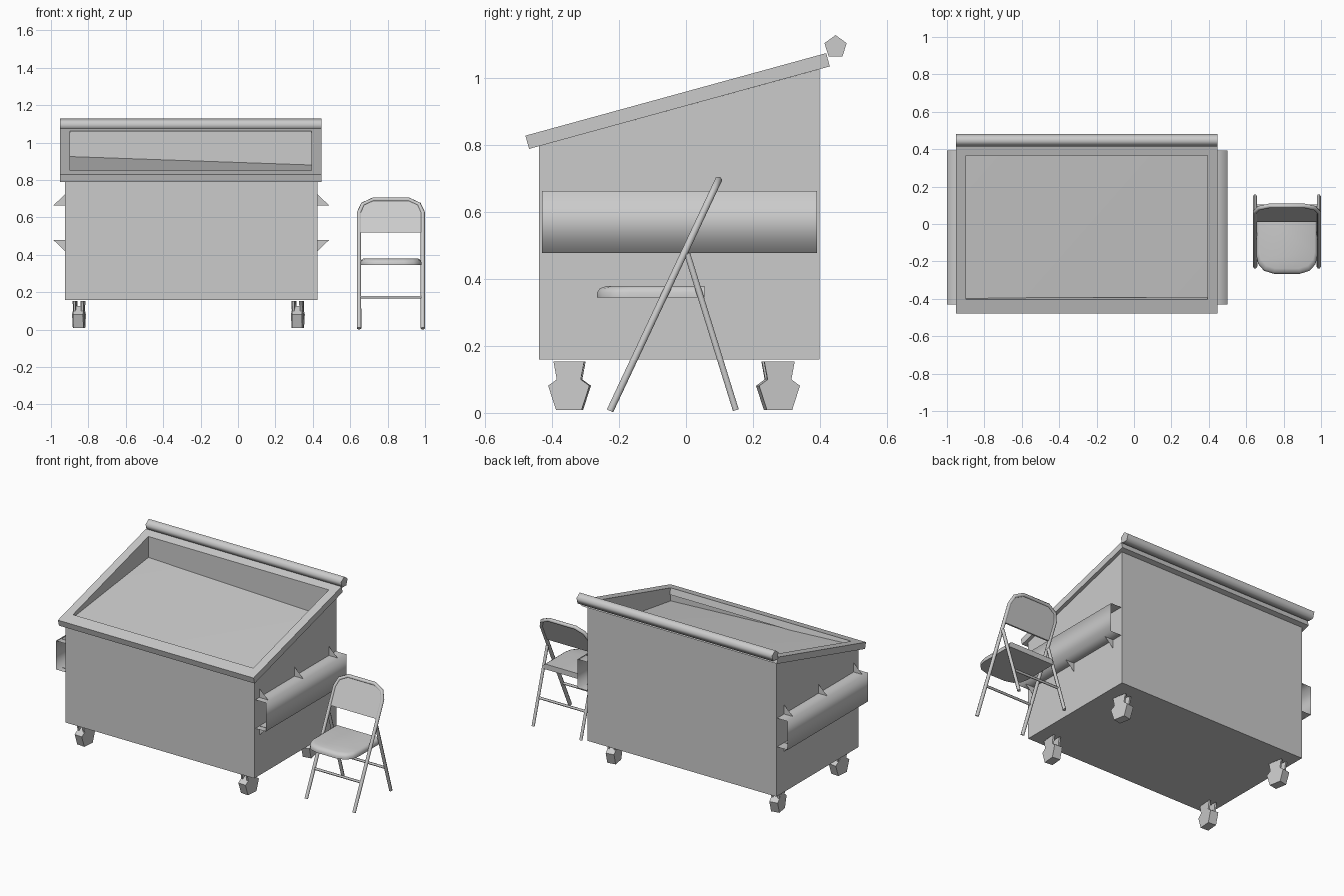
import bpy, bmesh, math
from mathutils import Matrix

if "Cube" in bpy.data.objects:
    bpy.data.objects.remove(bpy.data.objects["Cube"])

CX = -0.25          # bin centre line
CH = 0.8175         # chair centre line


def mesh(name, verts, faces, smooth=None, fix=True):
    bm = bmesh.new()
    vs = [bm.verts.new(v) for v in verts]
    for f in faces:
        bm.faces.new([vs[i] for i in f])
    if fix:
        bmesh.ops.recalc_face_normals(bm, faces=bm.faces)
    me = bpy.data.meshes.new(name)
    bm.to_mesh(me)
    bm.free()
    ob = bpy.data.objects.new(name, me)
    bpy.context.collection.objects.link(ob)
    if smooth is not None:
        bpy.ops.object.select_all(action='DESELECT')
        ob.select_set(True)
        bpy.context.view_layer.objects.active = ob
        bpy.ops.object.shade_smooth_by_angle(angle=math.radians(smooth))
    return ob


def loft(name, rings, closed=False, smooth=None):
    """Skin a list of equal-sized closed rings of points."""
    n, m = len(rings[0]), len(rings)
    verts = [p for r in rings for p in r]
    faces = []
    for k in range(m if closed else m - 1):
        a, b = k * n, ((k + 1) % m) * n
        faces += [(a + i, a + (i + 1) % n, b + (i + 1) % n, b + i) for i in range(n)]
    if not closed:
        faces += [tuple(range(n)), tuple(range((m - 1) * n, m * n))]
    return mesh(name, verts, faces, smooth)


def prism_x(name, profile, x0, x1, smooth=None):
    """Extrude a (y, z) profile along x."""
    return loft(name, [[(x, y, z) for y, z in profile] for x in (x0, x1)], smooth=smooth)


def ngon(cy, cz, r, n):
    return [(cy + r * math.sin(math.tau * i / n), cz + r * math.cos(math.tau * i / n))
            for i in range(n)]


def tube(name, pts, r):
    cu = bpy.data.curves.new(name, 'CURVE')
    cu.dimensions = '3D'
    cu.bevel_depth, cu.bevel_resolution, cu.use_fill_caps = r, 1, True
    sp = cu.splines.new('POLY')
    sp.points.add(len(pts) - 1)
    for p, co in zip(sp.points, pts):
        p.co = (*co, 1)
    ob = bpy.data.objects.new(name, cu)
    bpy.context.collection.objects.link(ob)
    bpy.ops.object.select_all(action='DESELECT')
    ob.select_set(True)
    bpy.context.view_layer.objects.active = ob
    bpy.ops.object.convert(target='MESH')
    bpy.ops.object.shade_smooth_by_angle(angle=math.radians(65))


# Bin body: open shell with a sloping top edge
BX0, BX1, BY0, BY1 = -0.925, 0.425, -0.44, 0.399
plan = [(BX0, BY0), (BX1, BY0), (BX1, BY1), (BX0, BY1)]
top = [0.797, 0.797, 1.027, 1.027]
mesh('bin_body', [(x, y, 0.159) for x, y in plan] + [(x, y, z) for (x, y), z in zip(plan, top)],
     [(3, 2, 1, 0), (0, 1, 5, 4), (1, 2, 6, 5), (2, 3, 7, 6), (3, 0, 4, 7)], fix=False)

# Sloping rim frame
ANG = math.atan2(0.245, 0.893)


def rim_ring(x0, x1, s0, s1, t):
    def p(x, s):
        return (x, -0.469 + s * math.cos(ANG) - t * math.sin(ANG),
                0.789 + s * math.sin(ANG) + t * math.cos(ANG))
    return [p(x0, s0), p(x1, s0), p(x1, s1), p(x0, s1)]


outer, inner = (-0.951, 0.447, 0, 0.932), (-0.897, 0.392, 0.079, 0.877)
rim = [rim_ring(*outer, 0), rim_ring(*outer, 0.041), rim_ring(*inner, 0.041), rim_ring(*inner, 0)]
loft('bin_rim', rim, closed=True)

# Recess walls and the slightly tilted contents surface
upper = rim[2]
fill = [(x, y, z) for (x, y, _), z in zip(upper, (0.83, 0.765, 0.88, 0.925))]
mesh('recess_walls', upper + fill,
     [(i, (i + 1) % 4, 4 + (i + 1) % 4, 4 + i)[::-1] for i in range(4)], fix=False)
mesh('contents', fill, [(0, 1, 2), (0, 2, 3)], smooth=60, fix=False)

# Hinge bar at the back edge
prism_x('hinge_bar', ngon(0.447, 1.094, 0.035, 5), -0.951, 0.447, smooth=80)

# Fork sleeves and gussets on both sides
for side, label in ((1, 'right'), (-1, 'left')):
    def X(d):
        return CX + side * (0.675 + d)
    prof = [(0, 0.663), (0.075, 0.663), (0.075, 0.478), (0, 0.478)]
    sleeve = mesh(label + '_fork_sleeve',
                  [(X(d), y, z) for y in (-0.43, 0.392) for d, z in prof],
                  [(i, i + 1, i + 5, i + 4)[::side] for i in range(3)], fix=False)
    sleeve.data.shade_smooth()
    for k, y in enumerate((-0.39, -0.03, 0.32)):
        for z, dz, pos in ((0.663, 0.06, 'upper'), (0.48, -0.06, 'lower')):
            mesh(f'{label}_{pos}_gusset_{k + 1}',
                 [(X(0), y, z), (X(0.063), y, z), (X(0), y, z + dz)], [(0, 1, 2)])

# Swivel casters: five-sided wheel with two tapered fork plates above it
for x in (-0.850, 0.320):
    for y, turn in ((-0.348, -5), (0.275, 10)):
        tag = ('left' if x < 0 else 'right') + ('_front' if y < 0 else '_rear')
        fork = [(-0.046, 0.154), (0.046, 0.154), (0.036, 0.10), (0.018, 0.05), (-0.018, 0.05), (-0.036, 0.10)]
        parts = [prism_x(tag + '_wheel', ngon(0, 0.061, 0.065, 5), -0.027, 0.027)]
        for s in (-1, 1):
            parts.append(prism_x(tag + '_caster_fork', fork, s * 0.015, s * 0.0265))
        for ob in parts:
            ob.matrix_world = Matrix.Translation((x, y, 0)) @ Matrix.Rotation(math.radians(turn), 4, 'Z')


# Chair front frame: both legs and the arched top in one leaning tube
def lean(dx, z, off=0.0):
    return (CH + dx, -0.230 + 0.47 * z + off, z)


half = [(0.1705, 0.006), (0.1705, 0.625), (0.15, 0.670), (0.095, 0.695)]
arch = [(-d, z) for d, z in half] + [(d, z) for d, z in half[::-1]]
tube('chair_front_frame', [lean(*p) for p in arch], 0.012)

# Backrest panel
panel = [(-0.168, 0.52)] + arch[1:-1] + [(0.168, 0.52)]
loft('chair_backrest', [[lean(d, z, o) for d, z in panel] for o in (-0.005, 0.005)])

# Rear legs and cross bars
for s, label in ((-1, 'left'), (1, 'right')):
    tube(f'chair_{label}_rear_leg',
         [(CH + s * 0.1705, 0.149, 0.008), (CH + s * 0.1705, 0.004, 0.475)], 0.0105)
for name, y in (('chair_front_crossbar', -0.15), ('chair_rear_crossbar', 0.097)):
    tube(name, [(CH - 0.17, y, 0.173), (CH + 0.17, y, 0.173)], 0.008)

# Seat: rounded front corners, softened top edge
edge = [(0.163, 0.056), (0.163, -0.17), (0.153, -0.215), (0.122, -0.25), (0.07, -0.266)]
outline = edge + [(-d, y) for d, y in edge[::-1]]


def seat_ring(k, z):
    return [(CH + d * k, 0.056 + (y - 0.056) * k, z) for d, y in outline]


loft('chair_seat', [seat_ring(1, 0.345), seat_ring(1, 0.360), seat_ring(0.975, 0.372),
                    seat_ring(0.91, 0.379)], smooth=50)
